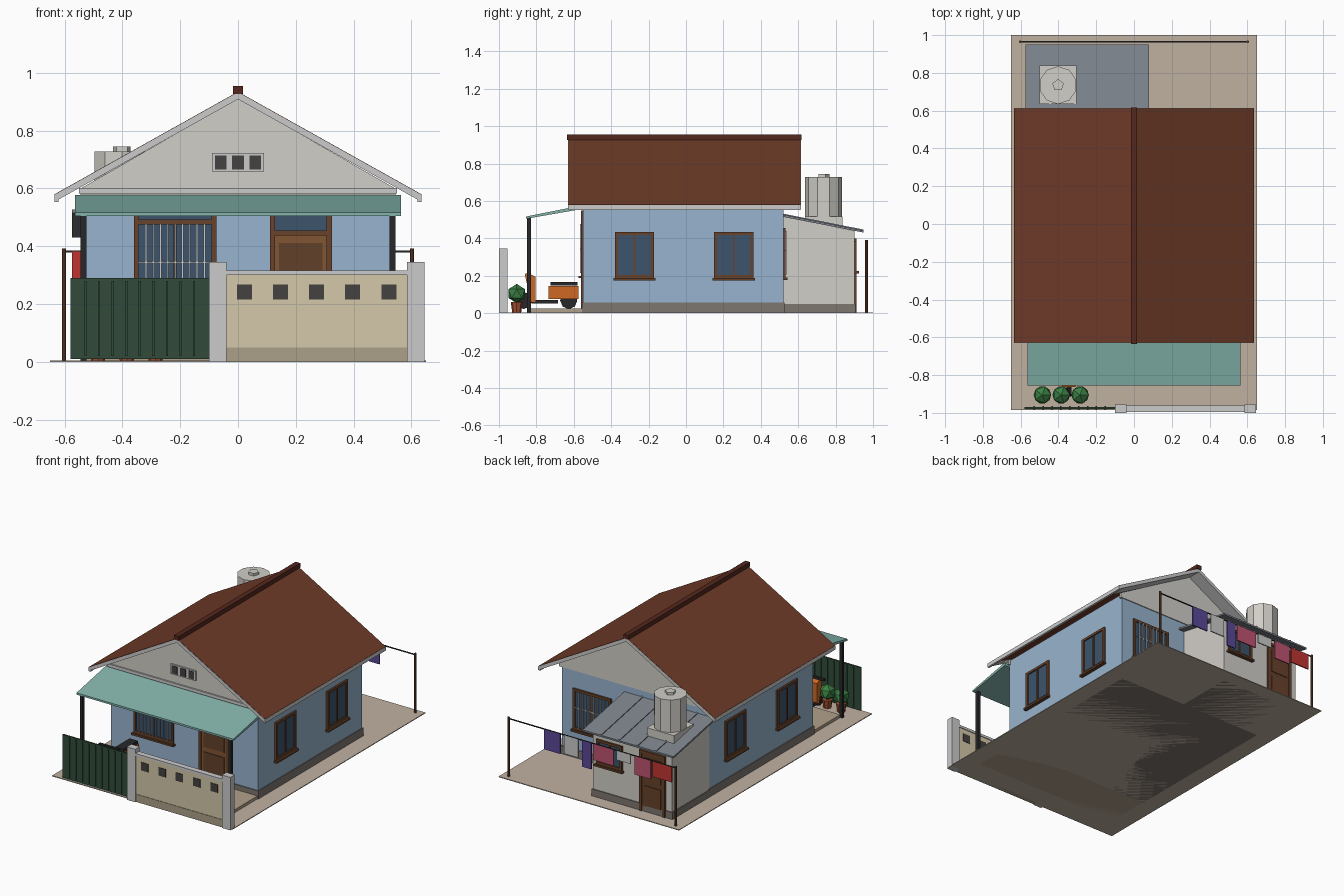
import bpy, bmesh
from math import pi
from mathutils import Matrix, Vector

if "Cube" in bpy.data.objects:
    bpy.data.objects.remove(bpy.data.objects["Cube"])

mats = {}
PAL = dict(blue=(150,178,205), grey=(208,205,198), white=(218,218,214), brown=(110,62,44), wood=(104,68,46),
           door=(128,86,54), panel=(98,66,46), glass=(62,84,108), dark=(70,68,66), black=(44,44,46), tan=(210,199,168),
           tanbase=(170,160,136), plinth=(126,118,112), teal=(130,178,170), green=(52,76,60), slate=(124,130,138),
           slab=(190,176,160), porch=(176,160,138), orange=(206,104,40), terra=(165,84,54), leaf=(62,128,70),
           purple=(92,74,150), pink=(190,84,112), red=(190,56,52), ridge=(84,44, 34))

def mat(c):
    if c not in mats:
        m = bpy.data.materials.new(c)
        m.diffuse_color = [(v / 255) ** 2.2 for v in PAL[c]] + [1]
        m.use_nodes = True
        m.node_tree.nodes["Principled BSDF"].inputs["Base Color"].default_value = m.diffuse_color
        mats[c] = m
    return mats[c]

def finish(name, bm, col):
    bmesh.ops.recalc_face_normals(bm, faces=bm.faces)
    me = bpy.data.meshes.new(name)
    bm.to_mesh(me)
    bm.free()
    ob = bpy.data.objects.new(name, me)
    bpy.context.collection.objects.link(ob)
    me.materials.append(mat(col))
    return ob

def boxes(name, col, *bs):
    """Each box is x0, x1, y0, y1, z0, z1."""
    bm = bmesh.new()
    for x0, x1, y0, y1, z0, z1 in bs:
        m = Matrix.Translation(((x0+x1)/2, (y0+y1)/2, (z0+z1)/2)) @ Matrix.Diagonal((abs(x1-x0), abs(y1-y0), z1-z0, 1))
        bmesh.ops.create_cube(bm, size=1, matrix=m)
    return finish(name, bm, col)

def prism(name, col, pts, a, b, axis='y'):
    """Extrude a profile (x,z along y) or (y,z along x)."""
    bm = bmesh.new()
    vs = [bm.verts.new((p, a, q) if axis == 'y' else (a, p, q)) for p, q in pts]
    f = bm.faces.new(vs)
    r = bmesh.ops.extrude_face_region(bm, geom=[f])
    d = Vector((0, b-a, 0) if axis == 'y' else (b-a, 0, 0))
    bmesh.ops.translate(bm, vec=d, verts=[v for v in r['geom'] if isinstance(v, bmesh.types.BMVert)])
    return finish(name, bm, col)

def cyl(name, col, n, r1, r2, c, h, rot=Matrix()):
    bm = bmesh.new()
    bmesh.ops.create_cone(bm, cap_ends=True, segments=n, radius1=r1, radius2=r2, depth=h,
                          matrix=Matrix.Translation(c) @ rot)
    return finish(name, bm, col)

def on_wall(axis, plane, s):
    """Return a mapper from wall coordinates (u0,u1,depth0,depth1,z0,z1) to a box."""
    def f(u0, u1, d0, d1, z0, z1):
        p, q = sorted((plane + s*d0, plane + s*d1))
        return (u0, u1, p, q, z0, z1) if axis == 'y' else (p, q, u0, u1, z0, z1)
    return f

def window(name, w, u0, u1, z0, z1, bars=0, transom=None):
    t, m = .016, (u0+u1)/2
    fr = [w(u0, u0+t, -.01, .012, z0, z1), w(u1-t, u1, -.01, .012, z0, z1), w(u0+t, u1-t, -.01, .012, z0, z0+t),
          w(u0+t, u1-t, -.01, .012, z1-t, z1), w(m-.005, m+.005, -.01, .01, z0+t, (transom or z1)-t)]
    if transom:
        fr.append(w(u0+t, u1-t, -.01, .012, transom-t, transom))
    boxes(name + "_frame", 'wood', *fr)
    boxes(name + "_glass", 'glass', w(u0+t, u1-t, -.01, .004, z0+t, z1-t))
    boxes(name + "_sill", 'panel', w(u0-.008, u1+.008, -.01, .024, z0-.012, z0))
    if bars:
        top = (transom or z1) - t
        g = (u1-u0-2*t) / (bars+1)
        bs = [w(u0+t+g*(i+1)-.003, u0+t+g*(i+1)+.003, .011, .017, z0+t, top) for i in range(bars)]
        bs.append(w(u0+t, u1-t, .012, .016, z0+.142, z0+.148))
        boxes(name + "_bars", 'white', *bs)

def door(name, w, u0, u1, z0, z1, transom=None):
    t, top = .018, transom or z1
    fr = [w(u0, u0+t, -.01, .012, z0, z1), w(u1-t, u1, -.01, .012, z0, z1), w(u0+t, u1-t, -.01, .012, z1-t, z1)]
    if transom:
        fr.append(w(u0+t, u1-t, -.01, .012, transom-t, transom))
        boxes(name + "_transom_glass", 'glass', w(u0+t, u1-t, -.01, .004, transom, z1-t))
    boxes(name + "_frame", 'wood', *fr)
    boxes(name + "_leaf", 'door' if transom else 'panel', w(u0+t, u1-t, -.01, .006, z0, top-t))
    h = top - t - z0
    boxes(name + "_panels", 'panel' if transom else 'wood', w(u0+.032, u1-.032, 0, .01, z0+.04, z0+h*.45),
          w(u0+.032, u1-.032, 0, .01, z0+h*.53, top-t-.025))

# ground, porch, plinths
boxes("yard_slab", 'slab', (-.65, .65, -.985, 1, 0, .005))
boxes("porch_floor", 'porch', (-.53, .53, -.83, -.55, 0, .024))
boxes("plinth", 'plinth', (-.536, .536, -.556, .526, 0, .057), (-.536, .046, .52, .906, 0, .05))

# house walls and gables
boxes("house_walls", 'blue', (-.53, .53, -.55, .52, .05, .6))
for side, a, b in (("front", -.556, -.54), ("back", .51, .526)):
    prism(side + "_gable", 'grey', [(-.545, .57), (.545, .57), (.545, .6), (0, .912), (-.545, .6)], a, b)
boxes("gable_band", 'white', (-.55, .55, -.565, -.55, .582, .602))
boxes("vent_frame", 'white', (-.09, .09, -.566, -.55, .658, .722))
boxes("vent_holes", 'dark', *[(x-.02, x+.02, -.569, -.56, .665, .715) for x in (-.06, 0, .06)])

# main roof: tiles, body, bargeboards, fascia, ridge
def chevron(a, b, e=.635):
    k = .355/.635
    return [(-e, .935-k*e-a), (0, .935-a), (e, .935-k*e-a), (e, .935-k*e-b), (0, .935-b), (-e, .935-k*e-b)]
prism("roof_tiles", 'brown', chevron(0, .004), -.627, .612)
prism("roof_body", 'brown', chevron(.004, .026, .625), -.55, .52)
prism("front_bargeboard", 'white', chevron(.002, .026), -.63, -.55)
prism("back_bargeboard", 'white', chevron(.002, .026), .52, .614)
boxes("eave_fascia", 'white', *[(s*.622, s*.636, -.63, .612, .553, .579) for s in (-1, 1)])
boxes("ridge_cap", 'ridge', (-.017, .017, -.635, .617, .927, .955))

# front awning and posts
prism("awning", 'teal', [(-.855, .505), (-.55, .558), (-.55, .578), (-.855, .517)], -.565, .565, 'x')
boxes("awning_posts", 'black', *[(s*.525, s*.545, -.85, -.83, .005, .512) for s in (-1, 1)])

# openings
front, back = on_wall('y', -.55, -1), on_wall('y', .52, 1)
window("front_window", front, -.36, -.075, .2, .55, bars=9, transom=.492)
door("front_door", front, .11, .325, .024, .55, transom=.455)
window("rear_window", back, .17, .445, .19, .455, bars=8)
for s, n in ((-1, "left"), (1, "right")):
    w = on_wall('x', s*.53, s)
    for i, u in enumerate((-.38, .15)):
        window(f"{n}_window_{i}", w, u, u+.21, .188, .435)

# rear kitchen annex
prism("annex_walls", 'grey', [(.515, .04), (.9, .04), (.9, .44), (.515, .518)], -.53, .04, 'x')
prism("annex_roof", 'slate', [(.52, .515), (.95, .431), (.95, .442), (.52, .527)], -.575, .08, 'x')
for i, x in enumerate((-.445, -.312, -.18, -.05)):
    prism(f"roof_seam_{i}", 'slate', [(.52, .526), (.95, .441), (.95, .447), (.52, .532)], x-.006, x+.006, 'x')
annex = on_wall('y', .9, 1)
door("annex_door", annex, -.485, -.3, .005, .4)
window("annex_window", annex, -.175, .01, .225, .385)

# water tank
boxes("tank_base", 'grey', (-.5, -.305, .635, .838, .46, .516))
cyl("tank", 'grey', 10, .1, .1, (-.402, .735, .622), .212)
cyl("tank_lid", 'grey', 5, .032, .032, (-.402, .735, .736), .017)

# fence wall, pillars, gate
boxes("fence_wall", 'tan', (-.04, .585, -.99, -.965, .05, .3))
boxes("fence_base", 'tanbase', (-.04, .585, -.993, -.962, 0, .05))
boxes("fence_cap", 'white', (-.04, .585, -.996, -.96, .3, .316))
boxes("fence_vents", 'dark', *[(.022+.125*i-.026, .022+.125*i+.026, -.993, -.962, .215, .268) for i in range(5)])
boxes("pillars", 'white', *[(x, x+.06, -1, -.955, 0, .345) for x in (-.1, .585)])
boxes("gate", 'green', (-.58, -.1, -.98, -.97, .01, .29))
boxes("gate_ribs", 'green', *[(-.528+.047*i-.004, -.528+.047*i+.004, -.986, -.964, .02, .28) for i in range(9)])

# potted plants
for i, x in enumerate((-.485, -.385, -.285)):
    cyl(f"pot_{i}", 'terra', 8, .024, .032, (x, -.905, .032), .055)
    bm = bmesh.new()
    bmesh.ops.create_icosphere(bm, subdivisions=1, radius=.052, matrix=Matrix.Translation((x, -.905, .105)))
    finish(f"plant_{i}", bm, 'leaf')

# parked scooter
sx, ry = -.345, Matrix.Rotation(pi/2, 4, 'Y')
for n, y in (("front", -.868), ("rear", -.627)):
    cyl(n + "_wheel", 'black', 8, .046, .046, (sx, y, .068), .026, ry)
boxes("scooter_body", 'orange', (sx-.035, sx+.035, -.735, -.575, .077, .145))
prism("scooter_shield", 'orange', [(-.83, .06), (-.805, .06), (-.805, .195), (-.845, .215), (-.862, .21)], sx-.035, sx+.035, 'x')
boxes("scooter_seat", 'black', (sx-.03, sx+.03, -.725, -.58, .147, .166))
boxes("scooter_floor", 'black', (sx-.03, sx+.03, -.825, -.685, .053, .07))
boxes("scooter_handlebar", 'black', (sx-.07, sx+.07, -.845, -.828, .21, .224))

# clothesline with laundry
for s, n in ((-1, "left"), (1, "right")):
    cyl(n + "_line_post", 'wood', 8, .007, .007, (s*.602, .965, .197), .39)
boxes("clothesline", 'black', (-.602, .602, .962, .968, .379, .385))
for i, (x0, x1, h, c) in enumerate(((.229, .345, .13, 'purple'), (.098, .2, .12, 'white'), (.005, .07, .17, 'purple'),
        (-.155, -.008, .105, 'pink'), (-.278, -.177, .06, 'white'), (-.423, -.307, .12, 'pink'), (-.575, -.437, .1, 'red'))):
    boxes(f"laundry_{i}", c, (x0, x1, .961, .969, .382-h, .382))
